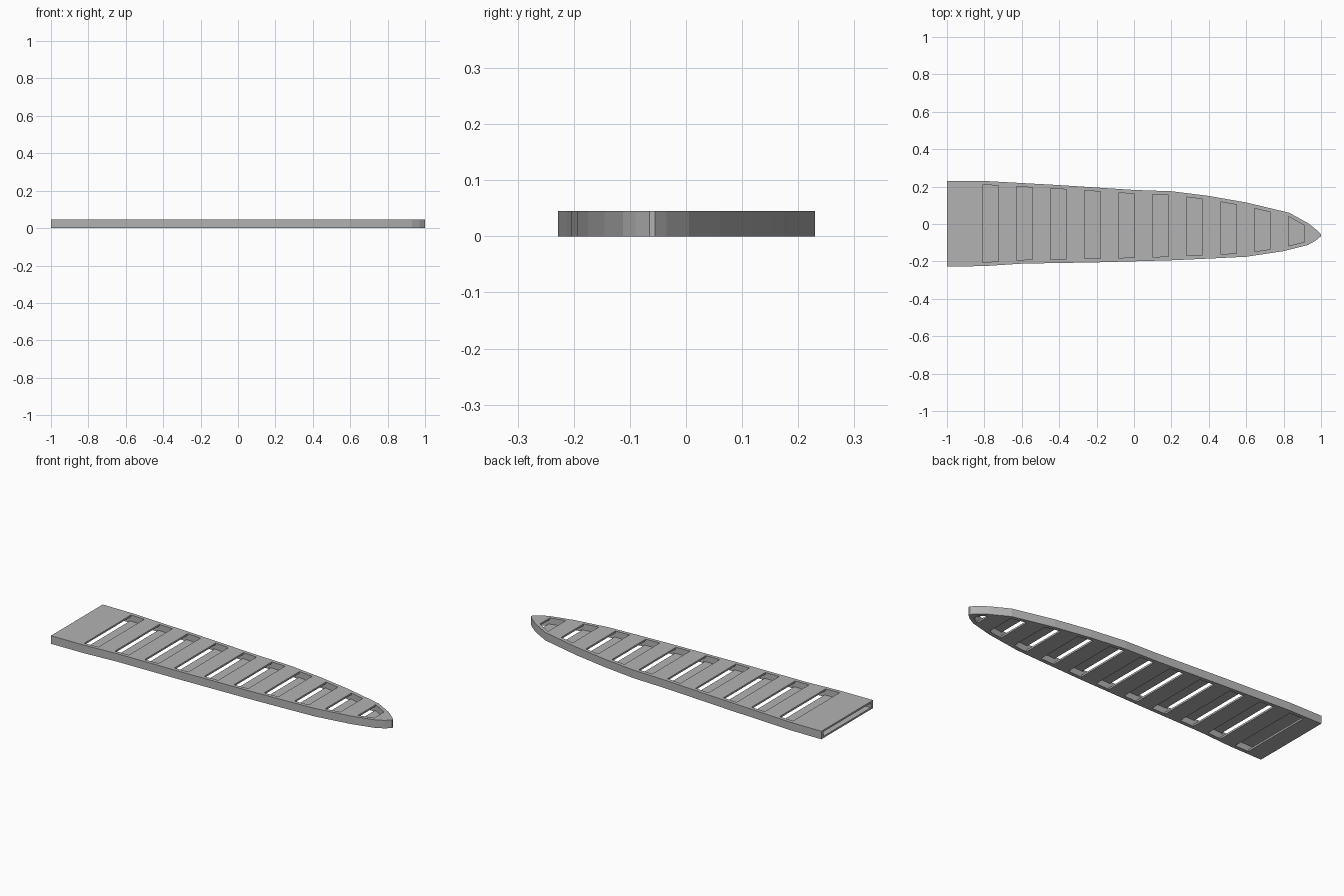
import bpy
import bmesh

if "Cube" in bpy.data.objects:
    bpy.data.objects.remove(bpy.data.objects["Cube"])

HEIGHT, PLATE, WALL = 0.045, 0.01, 0.02
PITCH, SLOT = 2 / 11, 0.085

# Long edges of the blade, from the wide open end to the tip
UPPER = [(-1, .23), (-.8, .23), (-.4, .208), (0, .182), (.2, .175), (.4, .15),
         (.6, .115), (.83, .06), (.93, .005), (.98, -.035), (1, -.055)]
LOWER = [(-1, -.228), (-.8, -.225), (-.6, -.212), (-.2, -.205), (.2, -.194),
         (.4, -.185), (.6, -.175), (.8, -.145), (.93, -.112), (.97, -.09), (1, -.065)]


def edge_y(edge, x):
    for (xa, ya), (xb, yb) in zip(edge, edge[1:]):
        if x <= xb:
            t = max(0, (x - xa) / (xb - xa))
            return ya + t * (yb - ya)
    return edge[-1][1]


def inset_y(edge, x, margin):
    slope = (edge_y(edge, x + .005) - edge_y(edge, x - .005)) / .01
    return edge_y(edge, x) + margin * (1 + slope * slope) ** .5


def band(start, end, margin):
    """Outline of the blade between two x positions, inset by a margin."""
    def side(edge, m):
        xs = [start] + [x for x, _ in edge if start + .003 < x < end - .003] + [end]
        return [(x, inset_y(edge, x, m)) for x in xs]
    return side(LOWER, margin) + side(UPPER, -margin)[::-1]


def prisms(name, outlines, z0, z1):
    bm = bmesh.new()
    for outline in outlines:
        base = bm.faces.new([bm.verts.new((x, y, z0)) for x, y in outline])
        top = bmesh.ops.extrude_face_region(bm, geom=[base])["geom"]
        moved = [v for v in top if isinstance(v, bmesh.types.BMVert)]
        bmesh.ops.translate(bm, verts=moved, vec=(0, 0, z1 - z0))
    bmesh.ops.recalc_face_normals(bm, faces=bm.faces)
    mesh = bpy.data.meshes.new(name)
    bm.to_mesh(mesh)
    bm.free()
    obj = bpy.data.objects.new(name, mesh)
    bpy.context.collection.objects.link(obj)
    return obj


# Solid blade
blade = prisms("slotted_blade", [LOWER + UPPER[::-1]], 0, HEIGHT)
grey = bpy.data.materials.new("grey")
grey.use_nodes = True
grey.diffuse_color = (.45, .45, .45, 1)
grey.node_tree.nodes["Principled BSDF"].inputs["Base Color"].default_value = grey.diffuse_color
blade.data.materials.append(grey)

# Hollow core open at the wide end, with staggered slots above and below
slot_wall = WALL + .0006
top_slots = [band(-.81 + i * PITCH, -.81 + i * PITCH + SLOT, slot_wall) for i in range(10)]
bottom_slots = [band(-.901 + i * PITCH, min(-.901 + i * PITCH + SLOT, .96), slot_wall)
                for i in range(11)]
middle = HEIGHT / 2
cutters = [
    prisms("core_cutter", [band(-1.1, .962, WALL)], PLATE, HEIGHT - PLATE),
    prisms("top_slot_cutter", top_slots, middle, HEIGHT + .02),
    prisms("bottom_slot_cutter", bottom_slots, -.02, middle),
]
bpy.context.view_layer.objects.active = blade
for cutter in cutters:
    cutter.hide_render = True
    cut = blade.modifiers.new(cutter.name, "BOOLEAN")
    cut.operation = "DIFFERENCE"
    cut.solver = "EXACT"
    cut.object = cutter
    bpy.ops.object.modifier_apply(modifier=cut.name)
    bpy.data.objects.remove(cutter)
